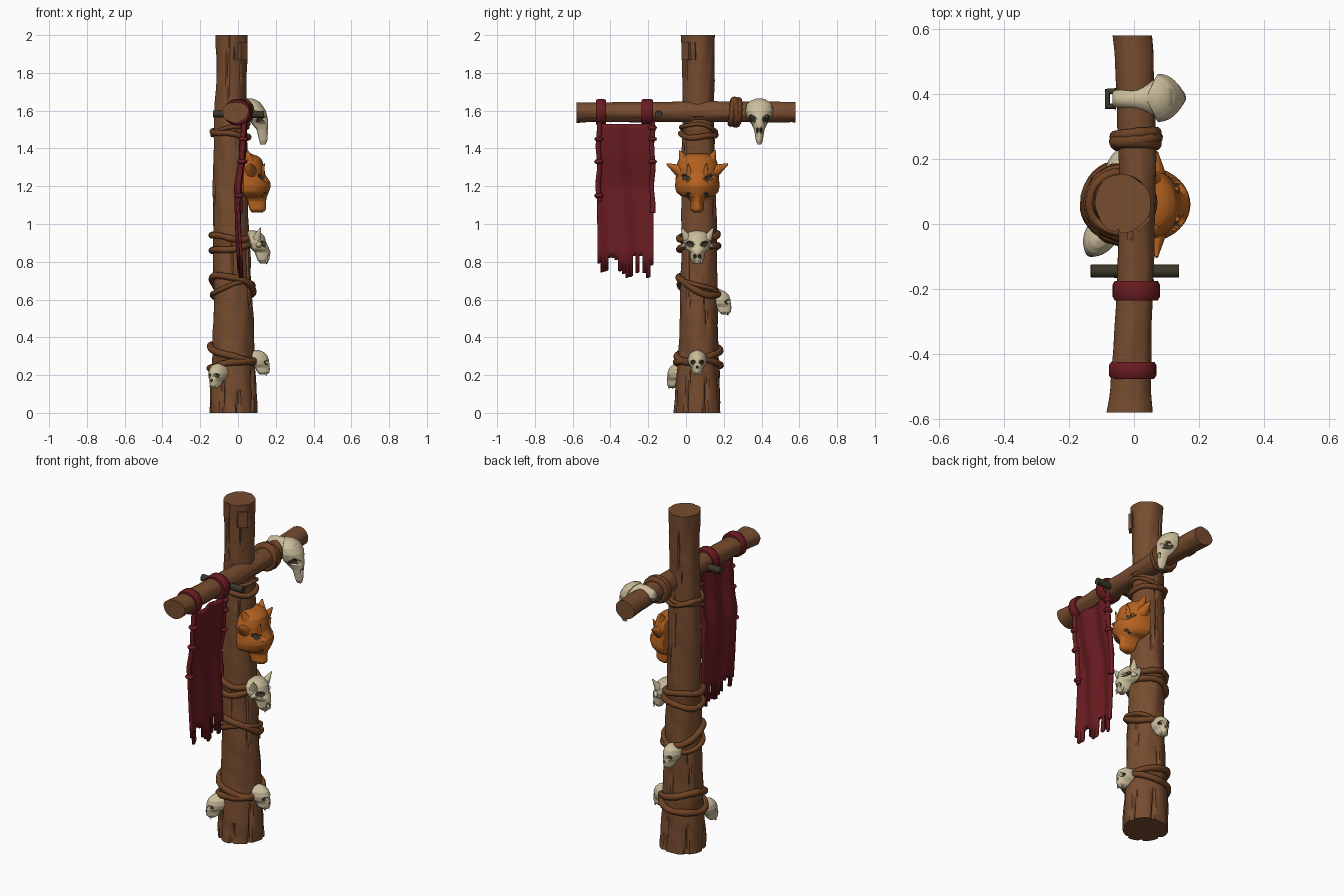
import bpy, bmesh, math, random
from mathutils import Vector, Matrix

if "Cube" in bpy.data.objects:
    bpy.data.objects.remove(bpy.data.objects["Cube"])
random.seed(4)
TAU = 2 * math.pi

def mat(name, rgb):
    m = bpy.data.materials.new(name)
    lin = [(c / 255 / 12.92) if c < 11 else ((c / 255 + .055) / 1.055) ** 2.4 for c in rgb]
    m.diffuse_color = (*lin, 1)
    m.use_nodes = True
    m.node_tree.nodes["Principled BSDF"].inputs["Base Color"].default_value = m.diffuse_color
    return m

WOOD = mat("brown wood", (119, 76, 47))
ROPE = mat("rope brown", (110, 66, 36))
BONE = mat("bone", (203, 189, 156))
MASK = mat("orange hide", (181, 98, 32))
RED = mat("dark red cloth", (106, 28, 33))
DARK = mat("dark iron", (60, 54, 41))

def finish(name, bm, mats, angle=40):
    bmesh.ops.recalc_face_normals(bm, faces=bm.faces)
    me = bpy.data.meshes.new(name)
    bm.to_mesh(me); bm.free()
    for m in mats:
        me.materials.append(m)
    me.shade_smooth()
    me.set_sharp_from_angle(angle=math.radians(angle))
    ob = bpy.data.objects.new(name, me)
    bpy.context.collection.objects.link(ob)
    return ob

def lerp(table, t):
    if t <= table[0][0]:
        return table[0][1:]
    for a, b in zip(table, table[1:]):
        if t <= b[0]:
            k = (t - a[0]) / (b[0] - a[0])
            return [p + (q - p) * k for p, q in zip(a[1:], b[1:])]
    return table[-1][1:]

def skin(bm, rings):
    """Join rings of points into a closed capped tube."""
    vs = [[bm.verts.new(p) for p in r] for r in rings]
    n = len(vs[0])
    for a, b in zip(vs, vs[1:]):
        for i in range(n):
            bm.faces.new((a[i], a[(i + 1) % n], b[(i + 1) % n], b[i]))
    bm.faces.new(vs[0]); bm.faces.new(vs[-1])

def log(name, length, table, place, grooves, rows=70, n=72, bands=()):
    """Rough trunk: table of t, cx, cy, rx, ry; grooves of angle, start, end, depth."""
    rings = []
    for j in range(rows + 1):
        t = length * j / rows
        cx, cy, rx, ry = lerp(table, t)
        ring = []
        for i in range(n):
            a = TAU * i / n
            k = 1 + .02 * math.sin(3 * a + 4 * t) + .015 * math.sin(7 * a + 3 * math.sin(5 * t)) + .014 * math.sin(17 * t + 2 * a) + .01 * math.sin(41 * t + 3 * a)
            for ga, s, e, d in grooves:
                da = abs((a - ga - .12 * math.sin(6 * t) + math.pi) % TAU - math.pi)
                if s <= t <= e and da < .1:
                    k -= d * (1 - da / .1)
            ring.append(place(cx + rx * k * math.cos(a), cy + ry * k * math.sin(a), t))
        rings.append(ring)
    bm = bmesh.new()
    skin(bm, rings)
    for f in bm.faces:
        c = f.calc_center_median()
        if any(lo < c.z < hi for lo, hi in bands):
            f.material_index = 1
    return finish(name, bm, [WOOD, ROPE], 35)

def tube(name, pts, r, m, closed=False, res=3):
    cu = bpy.data.curves.new(name, 'CURVE')
    cu.dimensions = '3D'
    cu.bevel_depth, cu.bevel_resolution, cu.use_fill_caps = r, res, True
    sp = cu.splines.new('POLY')
    sp.points.add(len(pts) - 1)
    for p, c in zip(sp.points, pts):
        p.co = (*c, 1)
        p.radius = random.uniform(.9, 1.1)
    sp.use_cyclic_u = closed
    tmp = bpy.data.objects.new(name + "_tmp", cu)
    bpy.context.collection.objects.link(tmp)
    bm = bmesh.new()
    bm.from_mesh(bpy.data.meshes.new_from_object(tmp.evaluated_get(bpy.context.evaluated_depsgraph_get())))
    bpy.data.objects.remove(tmp)
    for f in bm.faces:
        f.material_index = 0
    return finish(name, bm, [m], 50)

# Upright pole, stained rope brown between the tight windings
rg = [(random.uniform(0, TAU), s, s + random.uniform(.15, .4), .1) for s in [.3, .4, .45, .55, .7, 1, 1.05, 1.15, 1.2, 1.4, 1.6, 1.65, 1.75]]
rg += [(a, 0, random.uniform(.1, .24), .14) for a in (.3, 1.2, 2.3, 3.3, 4.2, 4.9, 5.7)]
pole = [(0, -.025, .063, .125, .124), (.12, -.027, .063, .122, .119), (.3, -.027, .066, .112, .106),
        (.6, -.027, .067, .102, .098), (1, -.036, .067, .094, .093), (1.4, -.04, .066, .09, .086),
        (1.65, -.04, .066, .083, .083), (1.85, -.034, .067, .08, .085), (2, -.035, .063, .085, .091)]
log("pole", 2, pole, lambda x, y, t: (x, y, t), rg, 100, 72, [(1.465, 1.505), (.88, .93), (.265, .305)])

# Crossbeam along y
beam = [(0, -.014, 1.592, .07, .055), (.06, -.012, 1.592, .062, .052), (.4, .002, 1.592, .055, .053),
        (.75, .012, 1.594, .057, .055), (1.1, .002, 1.592, .06, .054), (1.16, -.003, 1.592, .06, .054)]
bg = [(random.uniform(0, TAU), s, s + .3, .1) for s in (.05, .3, .5, .6, .8)]
log("crossbeam", 1.16, beam, lambda x, z, t: (x, t - .58, z), bg, 50, 40)

# Raised rounded bark slab near the top of the pole
bm = bmesh.new()
bmesh.ops.create_cube(bm, size=1, matrix=Matrix.Translation((.012, .017, 1.915)) @ Matrix.Rotation(-math.pi / 4, 4, 'Z') @ Matrix.Diagonal((.06, .1, .14, 1)))
bmesh.ops.bevel(bm, geom=bm.edges[:], offset=.024, segments=4, affect='EDGES')
finish("bark_slab", bm, [WOOD], 60)

# Rope windings on the pole: height, tilt in x, tilt in y, tube radius
for i, (z, tx, ty, r) in enumerate([(1.475, -.015, .0, .015), (1.50, .025, -.01, .011), (.935, -.01, .01, .017),
                                    (.875, .015, .005, .017), (.675, -.03, -.045, .018), (.65, .03, -.03, .013),
                                    (.315, -.035, .02, .018), (.26, .02, -.005, .018)]):
    cx, cy, rx, ry = lerp(pole, z)
    pts = []
    for k in range(40):
        a = TAU * k / 40
        c, s = math.cos(a), math.sin(a)
        pts.append((cx + (rx + .008) * c, cy + (ry + .008) * s, z + tx * c + ty * s + .005 * math.sin(3 * a + i)))
    tube(f"pole_rope_{i}", pts, r, ROPE, True)

# Rope windings on the beam
for i, (y, r) in enumerate([(.245, .017), (.275, .017), (.26, .02)]):
    tube(f"beam_rope_{i}", [(.006 + .063 * math.cos(TAU * k / 28), y + .007 * math.sin(TAU * k / 28 + i), 1.592 + .062 * math.sin(TAU * k / 28))
                            for k in range(28)], r, ROPE, True)

# Dark peg behind the pole crossing and clip behind the large skull
tube("peg", [(-.133, -.145, 1.583), (0, -.145, 1.582), (.138, -.145, 1.58)], .019, DARK)
tube("skull_clip", [(-.055, .362, 1.60), (-.082, .362, 1.60), (-.082, .408, 1.60), (-.055, .408, 1.60)], .01, DARK)

# Skulls and mask: rows of z, half width, front x, back x; eyes of y, z, ry, rz, depth, slant
def skull(name, rows, eyes, pos, yaw, m, spikes=(), power=1.0, nz=52, n=72):
    bm = bmesh.new()
    z0, z1 = rows[0][0], rows[-1][0]
    def hit(y, z):
        best = (9, 0)
        for ey, ez, ry, rz, d, sl in eyes:
            dz = z - ez - sl * (abs(y) - abs(ey))
            best = min(best, (((y - ey) / ry) ** 2 + (dz / rz) ** 2, d))
        return best
    rings = []
    for j in range(nz + 1):
        z = z0 + (z1 - z0) * j / nz
        w, f, b = lerp(rows, z)
        ring = []
        for i in range(n):
            a = TAU * i / n
            y, s = w * math.cos(a), math.sin(a)
            x = b + (f - b) * s ** power if s > 0 else b + .012 * s
            q, d = hit(y, z)
            if s > .05 and q < 1:
                x -= d * min(1, 2 * (1 - q))
            ring.append((x, y, z))
        rings.append(ring)
    skin(bm, rings)
    for f in bm.faces:
        c = f.calc_center_median()
        if c.x > lerp(rows, c.z)[2] + .003 and hit(c.y, c.z)[0] < .8:
            f.material_index = 1
    for base, tip, r in spikes:
        for sy in (-1, 1):
            p, q = Vector((base[0], base[1] * sy, base[2])), Vector((tip[0], tip[1] * sy, tip[2]))
            M = Matrix.Translation((p + q) / 2) @ (q - p).to_track_quat('Z', 'Y').to_matrix().to_4x4()
            bmesh.ops.create_cone(bm, cap_ends=True, segments=12, radius1=r, radius2=r * .12, depth=(q - p).length, matrix=M)
    bmesh.ops.transform(bm, matrix=Matrix.Translation(pos) @ Matrix.Rotation(yaw, 4, 'Z'), verts=bm.verts)
    return finish(name, bm, [m, DARK], 50)

def pair(y, z, ry, rz, d, sl=0):
    return [(y, z, ry, rz, d, sl), (-y, z, ry, rz, d, sl)]

# Orange eared mask with a heavy snout
skull("orange_mask", [(1.06, .018, .13, .085), (1.075, .036, .148, .075), (1.12, .036, .148, .06), (1.14, .05, .152, .05),
                      (1.15, .09, .155, .04), (1.17, .112, .164, .03), (1.2, .118, .174, .03), (1.225, .116, .17, .03), (1.26, .113, .145, .03),
                      (1.3, .115, .138, .03), (1.34, .1, .128, .03), (1.36, .085, .105, .03), (1.372, .05, .07, .03)],
      pair(.058, 1.243, .026, .017, .025, .4) + pair(.046, 1.155, .01, .014, .015), (0, .06, 0), 0, MASK,
      [((.065, .09, 1.28), (.07, .162, 1.318), .036), ((.06, .07, 1.335), (.05, .095, 1.39), .03), ((.12, .04, 1.26), (.14, .05, 1.32), .02)])

# Eared beast skull
skull("eared_skull", [(.79, .018, .155, .13), (.81, .036, .165, .115), (.85, .04, .172, .1), (.87, .066, .165, .08), (.9, .076, .15, .07),
                      (.935, .072, .14, .06), (.955, .055, .12, .06), (.965, .015, .09, .06)],
      pair(.038, .893, .021, .016, .03, .3) + pair(.012, .828, .008, .012, .02), (0, .06, 0), 0, BONE,
      [((.1, .055, .925), (.12, .085, .98), .024), ((.15, .022, .815), (.152, .024, .785), .01), ((.11, .06, .89), (.10, .088, .88), .018)])

# Large beaked skull hung on the beam, with a neck reaching back over it
skull("beaked_skull", [(1.42, .008, .145, .13), (1.44, .018, .155, .125), (1.5, .028, .16, .11), (1.53, .042, .16, .085), (1.56, .064, .157, .07),
                       (1.6, .074, .147, .075), (1.635, .066, .125, .07), (1.655, .042, .1, .06), (1.665, .015, .075, .05)],
      pair(.037, 1.555, .02, .021, .04, .3) + pair(.009, 1.495, .006, .016, .018), (0, .388, 0), 0, BONE)
bm = bmesh.new()
skin(bm, [[(x, y + w * math.cos(TAU * k / 28), z + h * math.sin(TAU * k / 28)) for k in range(28)]
          for x, y, w, z, h in [(-.066, .385, .022, 1.61, .025), (-.055, .385, .027, 1.615, .035), (0, .384, .033, 1.626, .037),
                                (.04, .386, .046, 1.618, .044), (.075, .388, .063, 1.608, .054), (.1, .388, .068, 1.604, .05), (.118, .388, .05, 1.603, .04)]])
finish("skull_neck", bm, [BONE], 60)

# Small round skulls: position on the pole and direction
small = [(-.068, .014, .052, .03), (-.055, .028, .066, .015), (-.03, .032, .07, 0), (-.012, .046, .066, -.01), (.01, .051, .064, -.018),
         (.035, .046, .054, -.018), (.053, .03, .035, -.015), (.062, .008, .012, -.01)]
eyes = pair(.022, -.003, .0125, .012, .02) + [(0, -.028, .006, .008, .012, 0)]
for nm, pos, yaw in [("low_right_skull", (.1, .06, .27), 0), ("back_skull", (-.035, .172, .59), 80), ("low_front_skull", (-.105, -.04, .2), 238)]:
    skull(nm, small, eyes, pos, math.radians(yaw), BONE, [((.045, .018, -.055), (.05, .018, -.074), .008)])

# Tattered banner: column end heights across its width
ends = [.79, .745, .75, .82, .82, .81, .75, .735, .715, .72, .83, .74, .83, .74, .715, .78]
nc, nr = len(ends) * 2, 30
def sway(z, y):
    return lerp([(.7, .015), (.95, .002), (1.2, -.005), (1.35, .02), (1.55, .035)], z)[0] + .009 * math.sin(y * 42 + z * 3)
bm = bmesh.new()
for c in range(nc):
    y0, y1 = -.468 + .296 * c / nc, -.468 + .296 * (c + 1) / nc
    e = ends[c // 2]
    for r in range(nr):
        za, zb = 1.53 - .67 * r / nr, 1.53 - .67 * (r + 1) / nr
        bm.faces.new([bm.verts.new((sway(z, y), y, z)) for y, z in ((y0, za), (y1, za), (y1, zb), (y0, zb))])
    bm.faces.new([bm.verts.new((sway(z, y), y, z)) for y, z in ((y0, .86), (y1, .86), (y1, e + .006 * (c % 2)), (y0, e))])
bmesh.ops.remove_doubles(bm, verts=bm.verts, dist=.0005)
banner = finish("banner", bm, [RED], 60)
s = banner.modifiers.new("thickness", 'SOLIDIFY')
s.thickness, s.offset = .014, 0

# Cloth straps over the beam, with hanging cords and knots
for nm, y, w, yc, low in [("outer", -.45, .026, -.462, 1.12), ("inner", -.205, .03, -.178, 1.06)]:
    bm = bmesh.new()
    prof = [(-w, .05), (-w, .066), (-w * .6, .073), (w * .6, .073), (w, .066), (w, .05)]
    cx = -.004 if nm == "outer" else .007
    vs = [[bm.verts.new((cx + r * math.cos(TAU * k / 32), y + d, 1.592 + r * .97 * math.sin(TAU * k / 32))) for d, r in prof] for k in range(32)]
    for k in range(32):
        for i in range(6):
            bm.faces.new((vs[k][i], vs[k][(i + 1) % 6], vs[(k + 1) % 32][(i + 1) % 6], vs[(k + 1) % 32][i]))
    finish(nm + "_strap", bm, [RED], 50)
    tube(nm + "_cord", [(sway(z, yc) + .006, yc + .004 * math.sin(z * 30), z) for z in (1.57 - (1.57 - low) * k / 14 for k in range(15))], .013, RED)
    for i, z in enumerate((1.51, 1.45, 1.33, 1.15)):
        if (nm, z) not in (("outer", 1.51), ("inner", 1.15)):
            bm = bmesh.new()
            bmesh.ops.create_uvsphere(bm, u_segments=14, v_segments=8, radius=1,
                matrix=Matrix.Translation((sway(z, yc) + .006, yc, z)) @ Matrix.Diagonal((.026, .024, .014, 1)))
            finish(f"{nm}_knot_{i}", bm, [RED])
